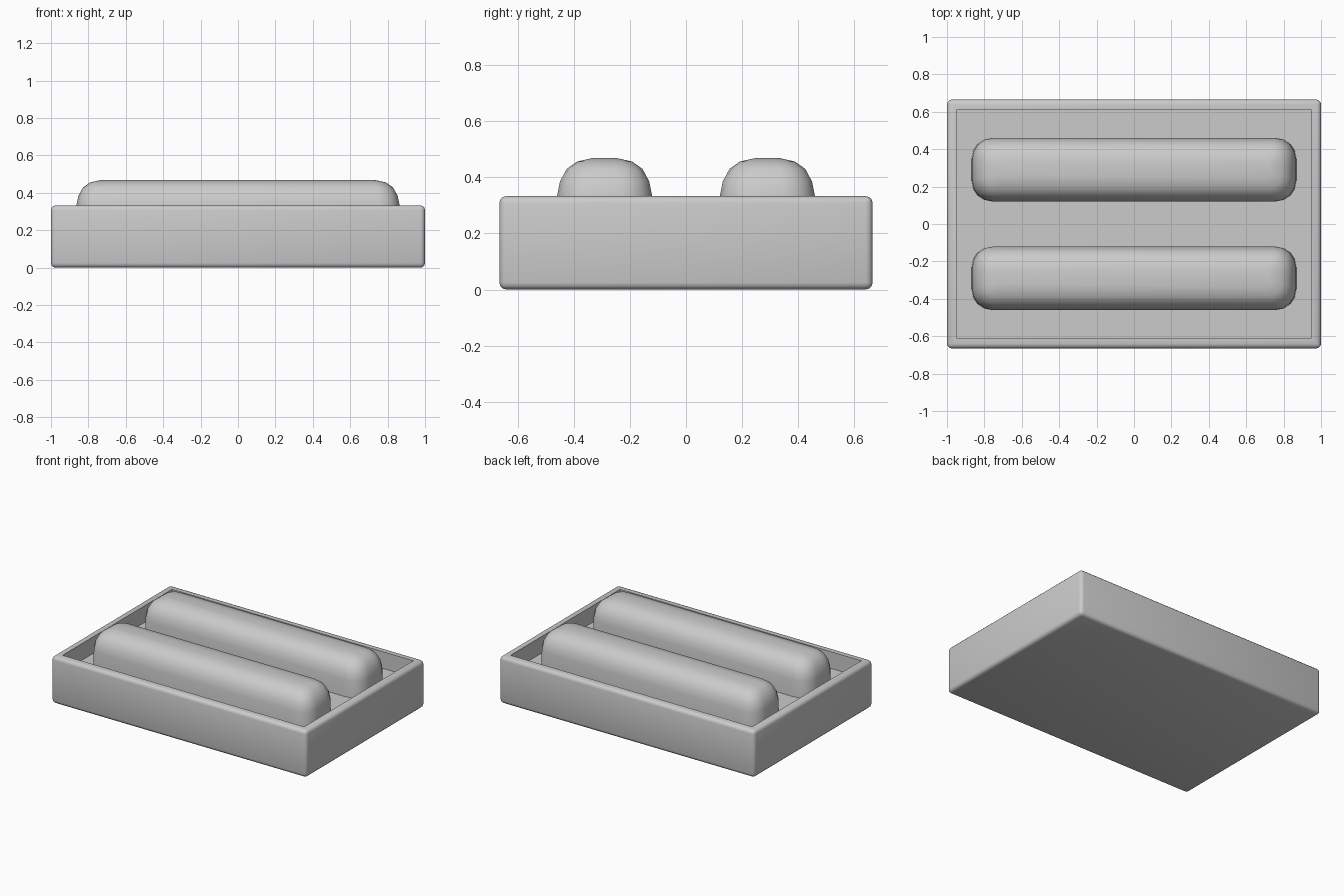
import bpy, bmesh, math

if "Cube" in bpy.data.objects:
    bpy.data.objects.remove(bpy.data.objects["Cube"])

def finish(name, bm, angle):
    bmesh.ops.recalc_face_normals(bm, faces=bm.faces)
    me = bpy.data.meshes.new(name)
    bm.to_mesh(me)
    bm.free()
    ob = bpy.data.objects.new(name, me)
    bpy.context.collection.objects.link(ob)
    bpy.ops.object.select_all(action='DESELECT')
    bpy.context.view_layer.objects.active = ob
    ob.select_set(True)
    bpy.ops.object.shade_smooth_by_angle(angle=math.radians(angle))
    return ob

# Tray: box with softened outer edges and a recessed floor
HX, HY, H, WALL, FLOOR = 1.0, 0.665, 0.333, 0.065, 0.215
bm = bmesh.new()
bmesh.ops.create_cube(bm, size=1)
for v in bm.verts:
    v.co = (v.co.x * 2 * HX, v.co.y * 2 * HY, (v.co.z + 0.5) * H)
bmesh.ops.bevel(bm, geom=bm.edges[:], offset=0.025, segments=3,
                profile=0.5, affect='EDGES')
bm.normal_update()
top = max((f for f in bm.faces if f.normal.z > 0.99), key=lambda f: f.calc_area())
bmesh.ops.inset_region(bm, faces=[top], thickness=WALL - 0.025)
res = bmesh.ops.extrude_face_region(bm, geom=[top])
for v in [g for g in res['geom'] if isinstance(g, bmesh.types.BMVert)]:
    v.co.z = FLOOR
if top.is_valid:
    bmesh.ops.delete(bm, geom=[top], context='FACES_ONLY')
finish("tray", bm, 35)

# Rolls: stacked rounded rectangles, domed at the top
def rounded_rect(hx, hy, r, segs=4):
    pts = []
    for i, (sx, sy) in enumerate([(1, 1), (-1, 1), (-1, -1), (1, -1)]):
        for k in range(segs + 1):
            a = math.pi / 2 * (i + k / segs)
            pts.append((sx * (hx - r) + r * math.cos(a), sy * (hy - r) + r * math.sin(a)))
    return pts

# z, half length, half width, corner radius
RINGS = [(0.205, 0.868, 0.170, 0.11), (0.335, 0.864, 0.169, 0.11),
         (0.385, 0.853, 0.159, 0.105), (0.430, 0.828, 0.135, 0.09),
         (0.456, 0.790, 0.098, 0.065), (0.468, 0.735, 0.045, 0.03)]

def roll(name, y):
    bm = bmesh.new()
    loops = [[bm.verts.new((px, py + y, z)) for px, py in rounded_rect(hx, hy, r)]
             for z, hx, hy, r in RINGS]
    n = len(loops[0])
    for a, b in zip(loops, loops[1:]):
        for i in range(n):
            j = (i + 1) % n
            bm.faces.new((a[i], a[j], b[j], b[i]))
    bm.faces.new(loops[0][::-1])
    bm.faces.new(loops[-1])
    return finish(name, bm, 50)

roll("front_roll", -0.29)
roll("back_roll", 0.29)
